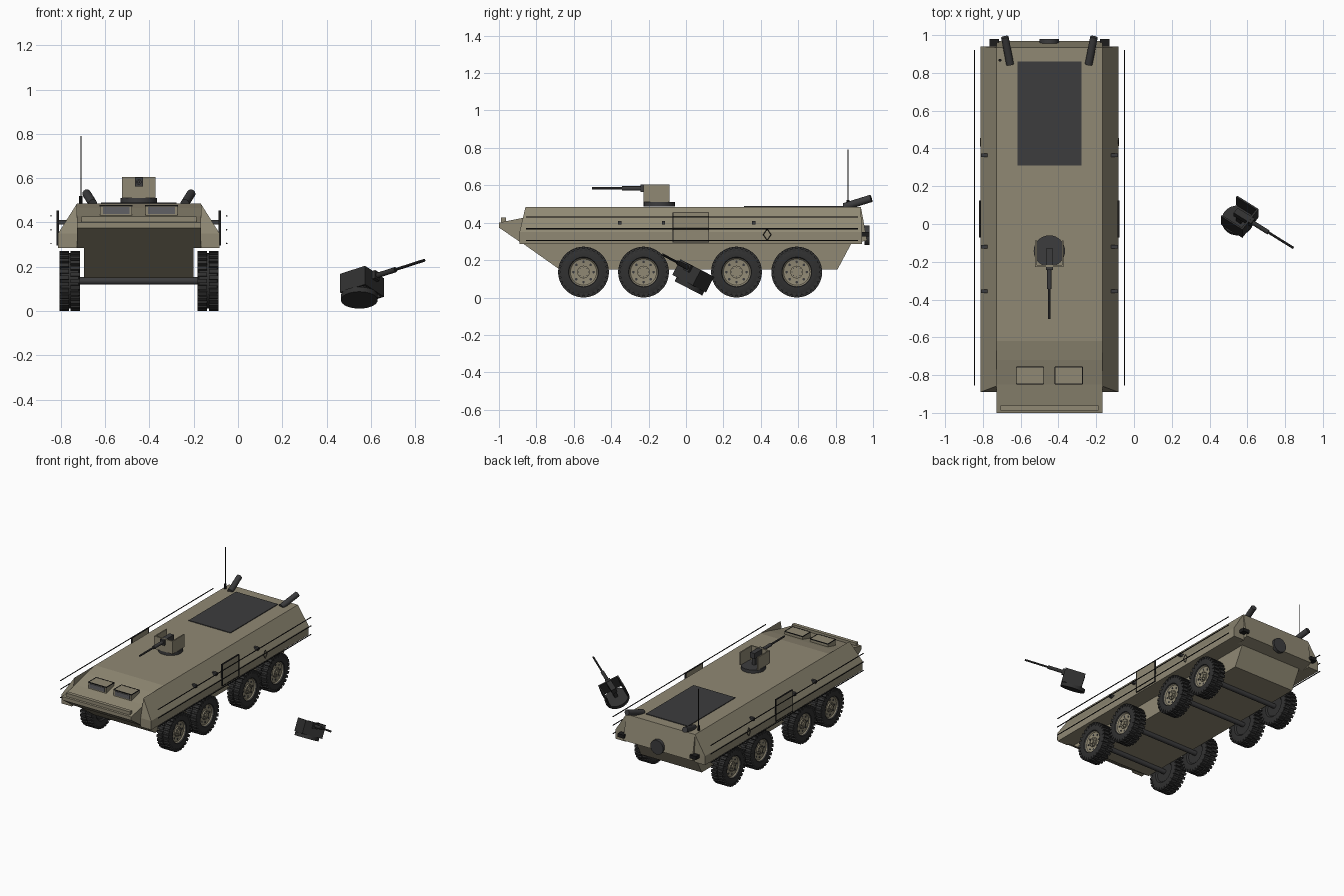
import bpy, bmesh
from math import pi, cos, sin, radians
from mathutils import Vector, Matrix

if "Cube" in bpy.data.objects:
    bpy.data.objects.remove(bpy.data.objects["Cube"])

CX = -0.448  # centre line of the vehicle


def material(name, rgb):
    m = bpy.data.materials.new(name)
    m.use_nodes = True
    m.diffuse_color = (*rgb, 1)
    m.node_tree.nodes["Principled BSDF"].inputs["Base Color"].default_value = (*rgb, 1)
    return m


TAN = material("khaki paint", (0.28, 0.25, 0.175))
DARK = material("dark grey metal", (0.045, 0.045, 0.047))
RUBBER = material("tyre rubber", (0.03, 0.03, 0.03))
BLACK = material("black trim", (0.012, 0.012, 0.012))
GLASS = material("grey glass", (0.12, 0.12, 0.13))


def finish(name, bm, *mats, smooth=False, at=(CX, 0, 0)):
    bmesh.ops.recalc_face_normals(bm, faces=bm.faces)
    me = bpy.data.meshes.new(name)
    bm.to_mesh(me)
    bm.free()
    for m in mats:
        me.materials.append(m)
    if smooth:
        me.shade_smooth()
        me.set_sharp_from_angle(angle=radians(35))
    ob = bpy.data.objects.new(name, me)
    bpy.context.collection.objects.link(ob)
    ob.location = at
    return ob


def add_box(bm, x, y, z, idx=0, mat=Matrix()):
    size = [b - a for a, b in (x, y, z)]
    mid = [(a + b) / 2 for a, b in (x, y, z)]
    new = bmesh.ops.create_cube(bm, size=1, matrix=mat @ Matrix.Translation(mid) @ Matrix.Diagonal((*size, 1)))
    for f in {f for v in new["verts"] for f in v.link_faces}:
        f.material_index = idx


def add_rod(bm, a, b, r, idx=0, n=16, r2=None):
    a, b = Vector(a), Vector(b)
    turn = (b - a).to_track_quat("Z", "Y").to_matrix().to_4x4()
    new = bmesh.ops.create_cone(bm, cap_ends=True, segments=n, radius1=r, radius2=r2 or r,
                                depth=(b - a).length, matrix=Matrix.Translation((a + b) / 2) @ turn)
    for f in {f for v in new["verts"] for f in v.link_faces}:
        f.material_index = idx


def box(name, x, y, z, m):
    bm = bmesh.new()
    add_box(bm, x, y, z)
    return finish(name, bm, m)


def rod(name, a, b, r, m, n=16):
    bm = bmesh.new()
    add_rod(bm, a, b, r, n=n)
    return finish(name, bm, m, smooth=True)


def prism(name, profile, half, m):
    """Side profile (y, z) extruded across the vehicle."""
    bm = bmesh.new()
    face = bm.faces.new([bm.verts.new((-half, y, z)) for y, z in profile])
    new = bmesh.ops.extrude_face_region(bm, geom=[face])["geom"]
    bmesh.ops.translate(bm, vec=(2 * half, 0, 0), verts=[v for v in new if isinstance(v, bmesh.types.BMVert)])
    return finish(name, bm, m)


# Hull
prism("upper_hull", [(0.935, 0.485), (-0.62, 0.485), (-0.72, 0.465), (-0.85, 0.43), (-1, 0.40),
                     (-1, 0.374), (-0.87, 0.285), (0.88, 0.285), (0.968, 0.305)], 0.28, TAN)
prism("lower_hull", [(-0.965, 0.354), (-0.676, 0.15), (0.81, 0.15), (0.89, 0.30), (0.8, 0.354)], 0.247, TAN)
box("nose_bar", (-0.26, 0.26), (-0.988, -0.962), (0.38, 0.427), TAN)
box("engine_cover", (-0.17, 0.17), (0.31, 0.86), (0.48, 0.49), DARK)
rod("rear_disc", (0, 0.955, 0.333), (0, 0.98, 0.333), 0.052, DARK, 24)
rod("antenna_base", (-0.262, 0.867, 0.48), (-0.262, 0.867, 0.52), 0.008, BLACK, 10)
rod("antenna", (-0.262, 0.867, 0.51), (-0.262, 0.867, 0.79), 0.003, BLACK, 6)

for s, side in ((1, "left"), (-1, "right")):
    def span(a, b):
        return tuple(sorted((s * a, s * b)))

    # Side sponson
    bm = bmesh.new()
    for x, front, back, z in ((0.28, -0.89, 0.94, 0.285), (0.365, -0.89, 0.94, 0.285),
                              (0.365, -0.89, 0.94, 0.35), (0.28, -0.89, 0.94, 0.35),
                              (0.28, -0.858, 0.935, 0.485)):
        for y in (front, back):
            bm.verts.new((s * x, y, z))
    bmesh.ops.convex_hull(bm, input=bm.verts[:])
    bmesh.ops.dissolve_limit(bm, angle_limit=0.01, verts=bm.verts[:], edges=bm.edges[:])
    finish(f"{side}_sponson", bm, TAN)

    # Rails, side panel and its outline
    for i, z in enumerate((0.305, 0.367, 0.43)):
        rod(f"{side}_rail_{i + 1}", (s * 0.397, -0.855, z), (s * 0.397, 0.92, z), 0.0035, BLACK, 6)
    box(f"{side}_panel", span(0.362, 0.37), (-0.07, 0.122), (0.297, 0.453), TAN)
    bm = bmesh.new()
    for y in (-0.07, 0.122):
        add_box(bm, span(0.361, 0.372), (y - 0.002, y + 0.002), (0.295, 0.455))
    for z in (0.297, 0.453):
        add_box(bm, span(0.361, 0.372), (-0.07, 0.122), (z - 0.002, z + 0.002))
    finish(f"{side}_panel_outline", bm, BLACK)

    # Diamond outline mark
    bm = bmesh.new()
    corners = [(0, 0.03), (0.021, 0), (0, -0.03), (-0.021, 0)]
    for (y0, z0), (y1, z1) in zip(corners, corners[1:] + corners[:1]):
        add_rod(bm, (s * 0.366, 0.434 + y0, 0.336 + z0), (s * 0.366, 0.434 + y1, 0.336 + z1), 0.002, n=4)
    finish(f"{side}_diamond_mark", bm, BLACK)

    # Side lamps, rear lamp, exhaust, hatch
    for i, y in enumerate((-0.355, -0.12, 0.363)):
        box(f"{side}_side_lamp_{i + 1}", span(0.325, 0.362), (y - 0.009, y + 0.009), (0.39, 0.41), DARK)
    box(f"{side}_rear_lamp", span(0.268, 0.318), (0.935, 0.98), (0.325, 0.35), BLACK)
    rod(f"{side}_exhaust", (s * 0.208, 0.845, 0.485), (s * 0.236, 0.99, 0.53), 0.02, DARK)
    box(f"{side}_hatch", span(0.03, 0.175), (-0.847, -0.757), (0.42, 0.476), TAN)
    box(f"{side}_hatch_window", span(0.042, 0.163), (-0.851, -0.846), (0.439, 0.469), GLASS)
    bm = bmesh.new()
    for y in (-0.847, -0.757):
        add_box(bm, span(0.03, 0.175), (y - 0.002, y + 0.002), (0.472, 0.478))
    for x in (0.03, 0.175):
        add_box(bm, span(x - 0.002, x + 0.002), (-0.847, -0.757), (0.472, 0.478))
    finish(f"{side}_hatch_rim", bm, BLACK)


def wheel_mesh():
    """Wheel about the x axis, outer face towards +x."""
    bm = bmesh.new()
    profile = [(-0.036, 0), (-0.036, 0.07), (-0.045, 0.08), (-0.047, 0.112), (-0.04, 0.125),
               (0.04, 0.125), (0.047, 0.112), (0.045, 0.08), (0.036, 0.076),
               (0.03, 0.07), (0.026, 0.04), (0.026, 0)]
    verts = [bm.verts.new((x, 0, r)) for x, r in profile]
    edges = [bm.edges.new(p) for p in zip(verts, verts[1:])]
    bmesh.ops.spin(bm, geom=verts + edges, cent=(0, 0, 0), axis=(1, 0, 0), angle=2 * pi, steps=40)
    bmesh.ops.remove_doubles(bm, verts=bm.verts[:], dist=0.0002)
    for f in bm.faces:
        c = f.calc_center_median()
        f.material_index = int(c.x > 0 and c.yz.length < 0.077)
    # Two staggered tread rows
    n = 28
    for i in range(n):
        for x, shift in (((-0.047, -0.004), 0), ((0.004, 0.047), 0.5)):
            add_box(bm, x, (-0.009, 0.009), (0.112, 0.1355), 0, Matrix.Rotation(2 * pi * (i + shift) / n, 4, "X"))
    # Hub, bolts and rim slots
    add_rod(bm, (0.02, 0, 0), (0.036, 0, 0), 0.034, 1, 20)
    add_rod(bm, (0.03, 0, 0), (0.044, 0, 0), 0.016, 1, 12)
    for i in range(8):
        a = 2 * pi * i / 8
        add_rod(bm, (0.02, 0.026 * cos(a), 0.026 * sin(a)), (0.04, 0.026 * cos(a), 0.026 * sin(a)), 0.003, 2, 6)
        add_rod(bm, (0.02, 0.054 * cos(a), 0.054 * sin(a)), (0.03, 0.054 * cos(a), 0.054 * sin(a)), 0.007, 2, 10)
    ob = finish("wheel_left_1", bm, RUBBER, TAN, DARK, smooth=True)
    return ob


# Wheels and axles
first = wheel_mesh()
for i, y in enumerate((-0.548, -0.227, 0.27, 0.592)):
    rod(f"axle_{i + 1}", (-0.28, y, 0.136), (0.28, y, 0.136), 0.017, DARK)
    for s, side in ((1, "left"), (-1, "right")):
        ob = first
        if i or s < 0:
            ob = bpy.data.objects.new(f"wheel_{side}_{i + 1}", first.data)
            bpy.context.collection.objects.link(ob)
        ob.location = (CX + s * 0.312, y, 0.136)
        ob.rotation_euler.z = 0 if s > 0 else pi


def gun(name, shield_paint, base_paint):
    """Shielded gun on a ring, origin at the ring centre, barrel towards -y."""
    bm = bmesh.new()
    add_rod(bm, (0, 0, 0), (0, 0, 0.024), 0.083, 1, 32)
    for x in ((-0.075, -0.066), (0.066, 0.075)):
        add_box(bm, x, (-0.08, 0.055), (0.024, 0.118))
    add_box(bm, (-0.075, 0.075), (-0.084, -0.074), (0.024, 0.118))
    add_box(bm, (-0.012, 0.012), (-0.03, 0.0), (0.02, 0.09), 1)
    add_box(bm, (-0.018, 0.018), (-0.1, 0.012), (0.076, 0.116), 1)
    add_rod(bm, (0, -0.08, 0.096), (0, -0.2, 0.096), 0.012, 1, 12)
    add_rod(bm, (0, -0.2, 0.096), (0, -0.36, 0.096), 0.0065, 1, 10)
    return finish(name, bm, shield_paint, base_paint, smooth=True)


roof_gun = gun("roof_gun", TAN, DARK)
roof_gun.location = (CX, -0.143, 0.487)

# Spare gun lying beside the vehicle
spare = gun("spare_gun", RUBBER, RUBBER)
barrel = Vector((0.82, -0.51, 0.265)).normalized()
up = Vector((0, 0.46, 0.885))
up = (up - barrel * up.dot(barrel)).normalized()
turn = Matrix(((-barrel).cross(up), -barrel, up)).transposed().to_4x4()
spare.matrix_world = Matrix.Translation((0.548, 0.013, 0.049)) @ turn
